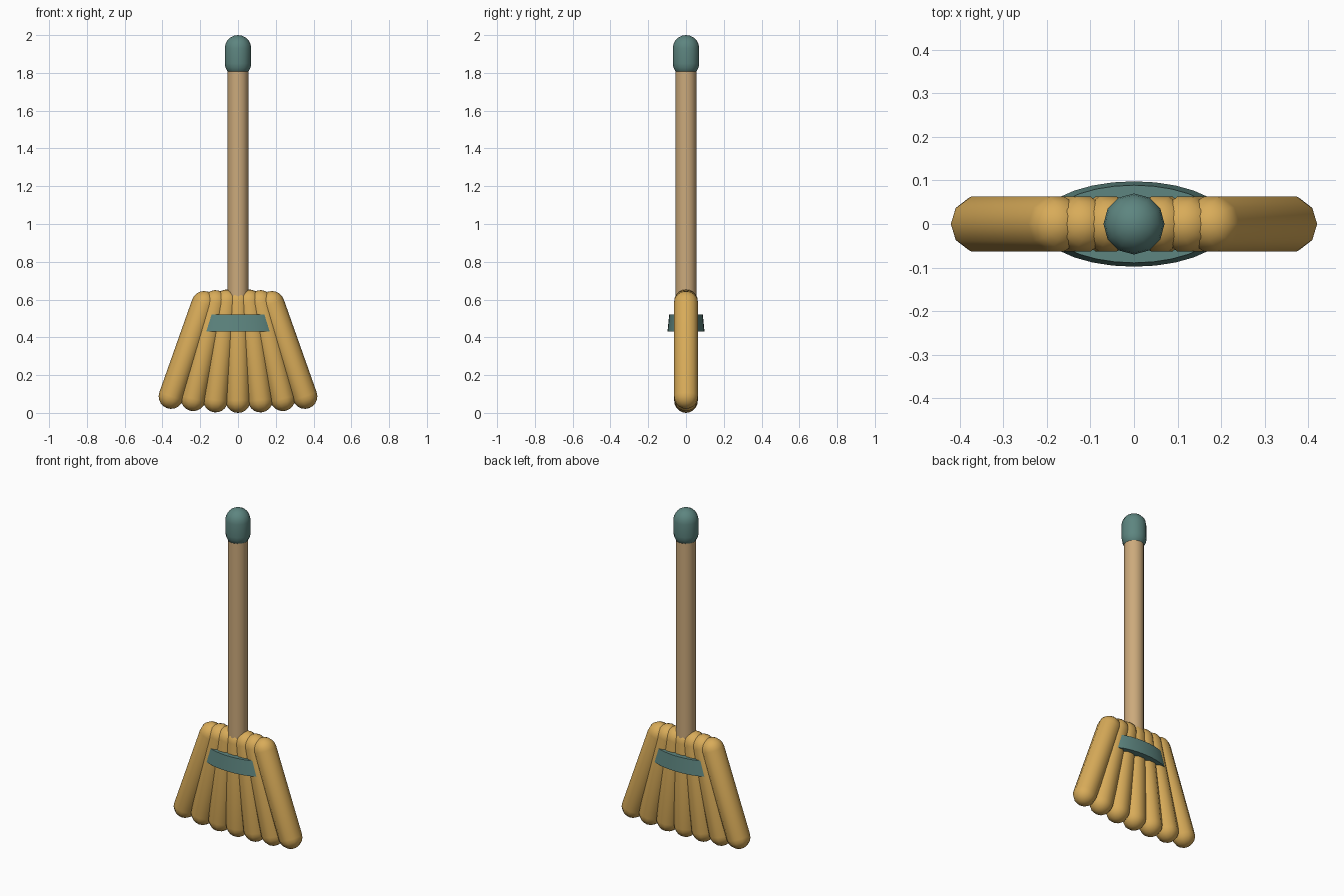
import bpy
import bmesh
from math import sin, cos, pi, radians

if "Cube" in bpy.data.objects:
    bpy.data.objects.remove(bpy.data.objects["Cube"])


def material(name, rgb):
    m = bpy.data.materials.new(name)
    m.diffuse_color = (*rgb, 1)
    m.use_nodes = True
    m.node_tree.nodes["Principled BSDF"].inputs["Base Color"].default_value = m.diffuse_color
    return m


STRAW = material("straw", (0.69, 0.41, 0.10))
WOOD = material("wood", (0.60, 0.40, 0.20))
TEAL = material("teal", (0.11, 0.235, 0.215))


def lathe(name, profile, sides, mat, loc, tilt=0.0, depth=1.0):
    """Solid of revolution round z from (radius, z) points, listed bottom to top."""
    bm = bmesh.new()
    rings = []
    for r, z in profile:
        if r < 1e-6:
            rings.append([bm.verts.new((0, 0, z))] * sides)
        else:
            rings.append([bm.verts.new((r * cos(2 * pi * k / sides),
                                        depth * r * sin(2 * pi * k / sides), z))
                          for k in range(sides)])
    for a, b in zip(rings, rings[1:]):
        for k in range(sides):
            n = (k + 1) % sides
            bm.faces.new(list(dict.fromkeys((a[k], a[n], b[n], b[k]))))
    if profile[0][0] > 1e-6:
        bm.faces.new(rings[0][::-1])
    if profile[-1][0] > 1e-6:
        bm.faces.new(rings[-1])
    mesh = bpy.data.meshes.new(name)
    bm.to_mesh(mesh)
    bm.free()
    ob = bpy.data.objects.new(name, mesh)
    bpy.context.collection.objects.link(ob)
    mesh.materials.append(mat)
    ob.location = loc
    ob.rotation_euler = (0, tilt, 0)
    bpy.ops.object.select_all(action='DESELECT')
    ob.select_set(True)
    bpy.context.view_layer.objects.active = ob
    bpy.ops.object.shade_smooth_by_angle(angle=radians(50))
    return ob


def capsule(radius, half, steps=5):
    """Half profile of a capsule whose straight part spans -half to half."""
    top = [(radius * cos(pi / 2 * i / steps), half + radius * sin(pi / 2 * i / steps))
           for i in range(steps)] + [(0, half + radius)]
    return [(r, -z) for r, z in reversed(top)] + top


# Fan of straw bundles
for i in range(-3, 4):
    lathe(f"bristle_bundle_{i + 4}", capsule(0.066, 0.261), 10, STRAW,
          (0.089 * i, 0, 0.327 + 0.0007 * i * i), tilt=radians(-6.5 * i))

# Oval binding band round the straw
lathe("binding_band", [(0.22, 0.43), (0.20, 0.52)], 28, TEAL, (0, 0, 0), depth=0.445)

# Wooden handle
lathe("handle", [(0.056, 0.55), (0.056, 1.86)], 12, WOOD, (0, 0, 0))

# Rounded grip on the end of the handle
lathe("handle_grip", capsule(0.07, 0.04), 12, TEAL, (0, 0, 1.89))
